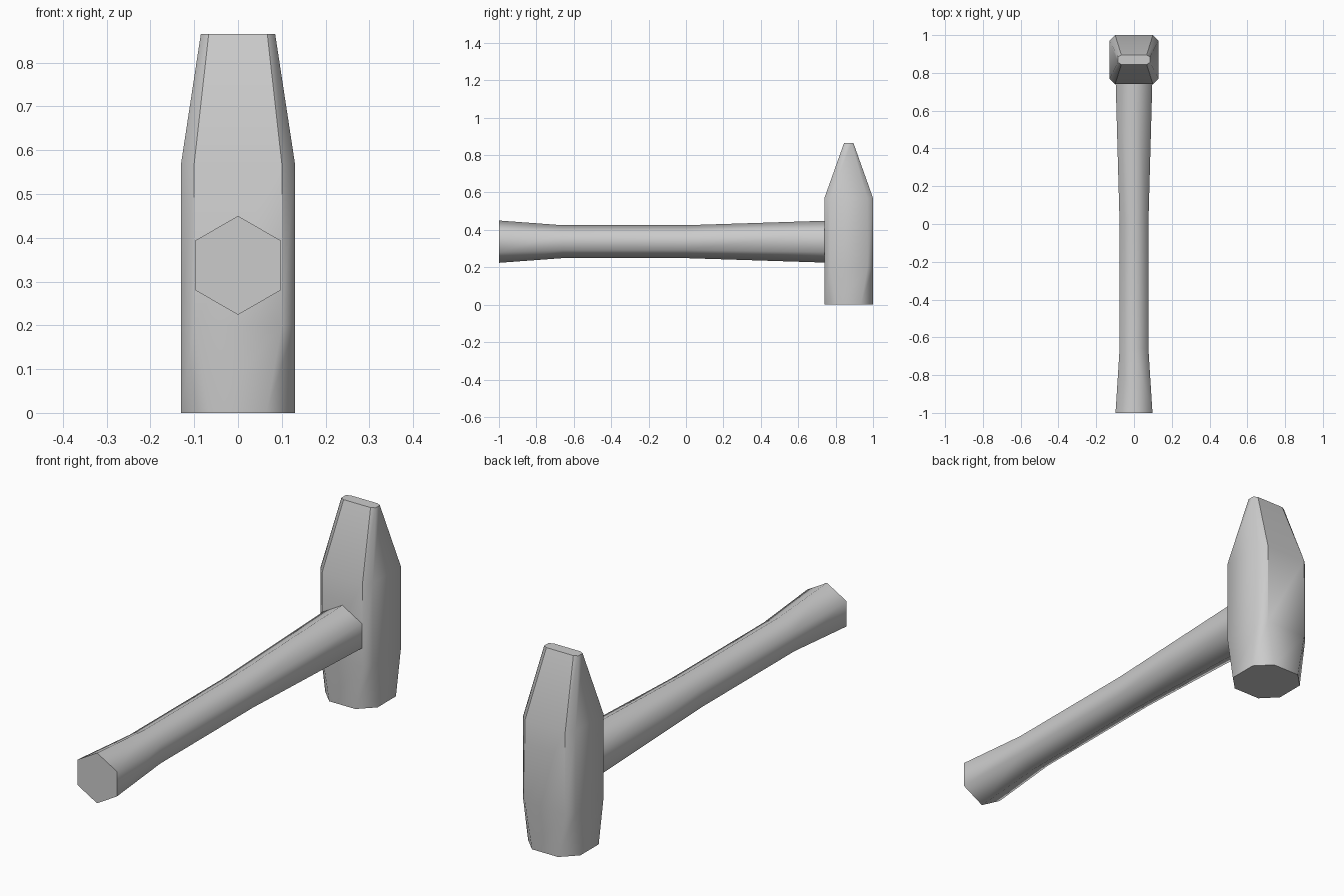
import bpy, bmesh, math

cube = bpy.data.objects.get("Cube")
if cube:
    bpy.data.objects.remove(cube, do_unlink=True)

grey = bpy.data.materials.new("plain grey")
grey.use_nodes = True
colour = (0.6, 0.6, 0.6, 1)
grey.diffuse_color = colour
grey.node_tree.nodes["Principled BSDF"].inputs["Base Color"].default_value = colour


def loft(name, rings, sharp=lambda edge: False):
    """Join equal-sided rings into a closed, smooth-shaded solid."""
    bm = bmesh.new()
    loops = [[bm.verts.new(p) for p in ring] for ring in rings]
    n = len(loops[0])
    for a, b in zip(loops, loops[1:]):
        for i in range(n):
            j = (i + 1) % n
            bm.faces.new((a[i], a[j], b[j], b[i]))
    caps = [bm.faces.new(loops[0]), bm.faces.new(loops[-1])]
    bmesh.ops.recalc_face_normals(bm, faces=bm.faces[:])
    for face in bm.faces:
        face.smooth = True
    for edge in bm.edges:
        on_cap = any(f in caps for f in edge.link_faces)
        edge.smooth = not (on_cap or sharp(edge))
    mesh = bpy.data.meshes.new(name)
    bm.to_mesh(mesh)
    bm.free()
    mesh.materials.append(grey)
    obj = bpy.data.objects.new(name, mesh)
    bpy.context.collection.objects.link(obj)
    return obj


HEAD_Y = 0.87


def chamfered(z, hx, hy, cx, cy):
    """Rectangle with cut corners, counter-clockwise."""
    pts = [(hx, -hy + cy), (hx, hy - cy), (hx - cx, hy), (-hx + cx, hy),
           (-hx, hy - cy), (-hx, -hy + cy), (-hx + cx, -hy), (hx - cx, -hy)]
    return [(x, HEAD_Y + y, z) for x, y in pts]


def face_border(edge):
    """Long edges beside the front and back faces, above the striking end."""
    a, b = (v.co for v in edge.verts)
    outer = all(abs(v.co.x) < 0.11 and abs(v.co.y - HEAD_Y) > 0.02 for v in edge.verts)
    low_z = min(a.z, b.z)
    flat_end = abs(a.z - b.z) < 0.01
    return outer and low_z > 0.1 and not flat_end


# Head: octagonal striking end, square body, wedge on top
loft("hammer_head", [
    chamfered(0, 0.13, 0.13, 0.065, 0.065),
    chamfered(0.2, 0.13, 0.13, 0.03, 0.03),
    chamfered(0.57, 0.13, 0.13, 0.03, 0.03),
    chamfered(0.865, 0.085, 0.025, 0.018, 0.01),
], face_border)


# Handle: six-sided, waisted in the middle
def hexagon(y, r):
    angles = [math.radians(90 + 60 * i) for i in range(6)]
    return [(r * math.cos(a), y, 0.337 + r * math.sin(a)) for a in angles]


loft("handle", [hexagon(y, r) for y, r in
                ((-1, 0.113), (-0.66, 0.088), (0, 0.088), (0.78, 0.113))])
